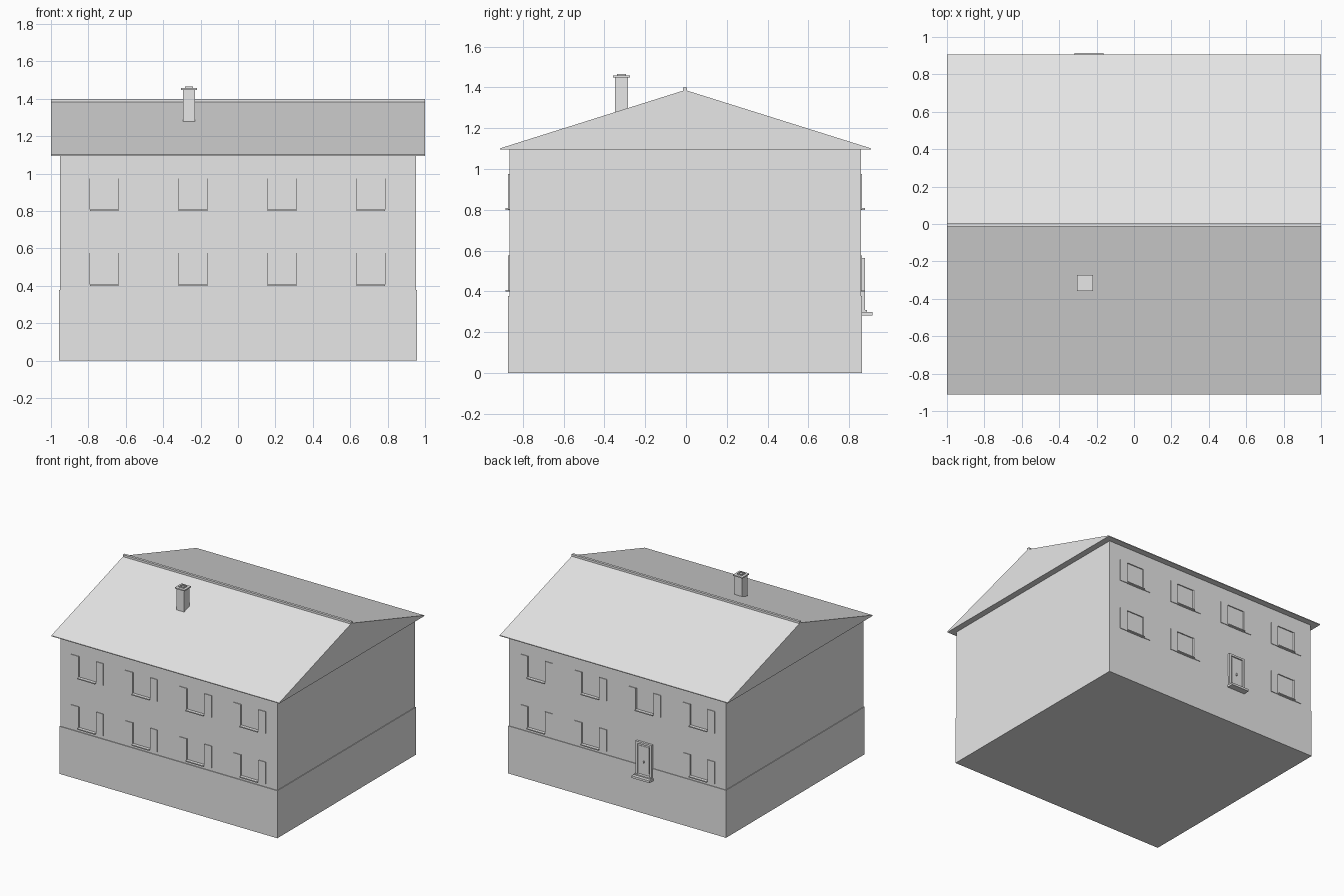
import bpy
import bmesh
from mathutils import Vector

cube = bpy.data.objects.get("Cube")
if cube:
    bpy.data.objects.remove(cube, do_unlink=True)

GREY = (0.8, 0.8, 0.8, 1.0)
mat = bpy.data.materials.new("light grey")
mat.use_nodes = True
mat.diffuse_color = GREY
for node in mat.node_tree.nodes:
    if node.type == 'BSDF_PRINCIPLED':
        node.inputs["Base Color"].default_value = GREY


def finish(name, bm):
    bmesh.ops.recalc_face_normals(bm, faces=bm.faces)
    mesh = bpy.data.meshes.new(name)
    bm.to_mesh(mesh)
    bm.free()
    mesh.materials.append(mat)
    obj = bpy.data.objects.new(name, mesh)
    bpy.context.collection.objects.link(obj)
    return obj


def box(name, x, y, z):
    """Box from (min, max) ranges on each axis."""
    bm = bmesh.new()
    bmesh.ops.create_cube(bm, size=1)
    lo, hi = (Vector(p) for p in zip(x, y, z))
    for v in bm.verts:
        v.co = (lo + hi) / 2 + v.co * (hi - lo)
    return finish(name, bm)


def prism(name, outline, x0, x1):
    """Extrude a (y, z) outline along x."""
    bm = bmesh.new()
    face = bm.faces.new([bm.verts.new((x0, y, z)) for y, z in outline])
    new = bmesh.ops.extrude_face_region(bm, geom=[face])["geom"]
    moved = [g for g in new if isinstance(g, bmesh.types.BMVert)]
    bmesh.ops.translate(bm, verts=moved, vec=(x1 - x0, 0, 0))
    return finish(name, bm)


def cut(target, cutter):
    mod = target.modifiers.new("opening", 'BOOLEAN')
    mod.operation = 'DIFFERENCE'
    mod.solver = 'EXACT'
    mod.object = cutter
    cutter.hide_render = True
    cutter.hide_set(True)
    cutter.display_type = 'WIRE'


# Walls and plinth
FRONT, BACK = -0.866, 0.858
walls = box("walls", (-0.951, 0.951), (FRONT, BACK), (0.36, 1.098))
plinth = box("plinth", (-0.956, 0.956), (-0.872, 0.863), (0, 0.377))

# Solid gabled roof with thin eaves, and ridge cap
prism("roof", [(-0.912, 1.095), (0.907, 1.095), (0.907, 1.101),
               (-0.004, 1.387), (-0.912, 1.101)], -1, 1)
box("ridge_cap", (-1, 1), (-0.014, 0.006), (1.38, 1.4))

# Chimney: shaft, cap slab and a small open flue
CX, CY = -0.262, -0.316


def chimney_part(name, half, z0, z1):
    return box(name, (CX - half, CX + half), (CY - half, CY + half), (z0, z1))


chimney_part("chimney_shaft", 0.033, 1.2, 1.45)
chimney_part("chimney_cap", 0.042, 1.448, 1.457)
flue = chimney_part("chimney_flue", 0.022, 1.456, 1.465)
cut(flue, chimney_part("flue_cutter", 0.014, 1.458, 1.48))

# Windows: shallow recess, sill and a pair of shutters each
HALF, SHUTTER, HEIGHT = 0.077, 0.064, 0.175
DOOR_X = -0.24
for side, wall, out in (("front", FRONT, -1), ("back", BACK, 1)):
    def depth(a, b):
        return sorted((wall + out * a, wall + out * b))

    for level, z in (("lower", 0.4), ("upper", 0.8)):
        for i in range(4):
            x = -0.715 + 0.475 * i
            if side == "back" and level == "lower" and i == 1:
                continue  # the door takes this place
            tag = f"{side}_{level}_{i + 1}"
            cut(walls, box("window_cutter_" + tag, (x - HALF, x + HALF),
                           depth(-0.008, 0.05), (z, z + HEIGHT)))
            box("sill_" + tag, (x - HALF, x + HALF),
                depth(-0.006, 0.019), (z, z + 0.008))
            for hand, s in (("right", -1), ("left", 1)):
                xs = sorted((x + s * HALF, x + s * (HALF + SHUTTER)))
                box(f"shutter_{hand}_{tag}", xs, depth(-0.003, 0.005),
                    (z + 0.002, z + HEIGHT))

# Back door: frame, two tall panels, handle and two steps
D = 0.07
for s in (-1, 1):
    xs = sorted((DOOR_X + s * D, DOOR_X + s * (D - 0.016)))
    box("door_post", xs, (0.85, 0.876), (0.3, 0.565))
    xs = sorted((DOOR_X + s * 0.006, DOOR_X + s * 0.044))
    box("door_panel", xs, (0.85, 0.869), (0.33, 0.535))
box("door_lintel", (DOOR_X - D, DOOR_X + D), (0.85, 0.876), (0.55, 0.565))
box("door_leaf", (DOOR_X - 0.055, DOOR_X + 0.055), (0.85, 0.866), (0.3, 0.552))
box("door_handle", (DOOR_X - 0.004, DOOR_X + 0.004), (0.86, 0.878), (0.405, 0.42))
box("upper_step", (DOOR_X - D, DOOR_X + D), (0.85, 0.888), (0.298, 0.309))
box("lower_step", (DOOR_X - 0.078, DOOR_X + 0.078), (0.85, 0.914), (0.283, 0.3))
